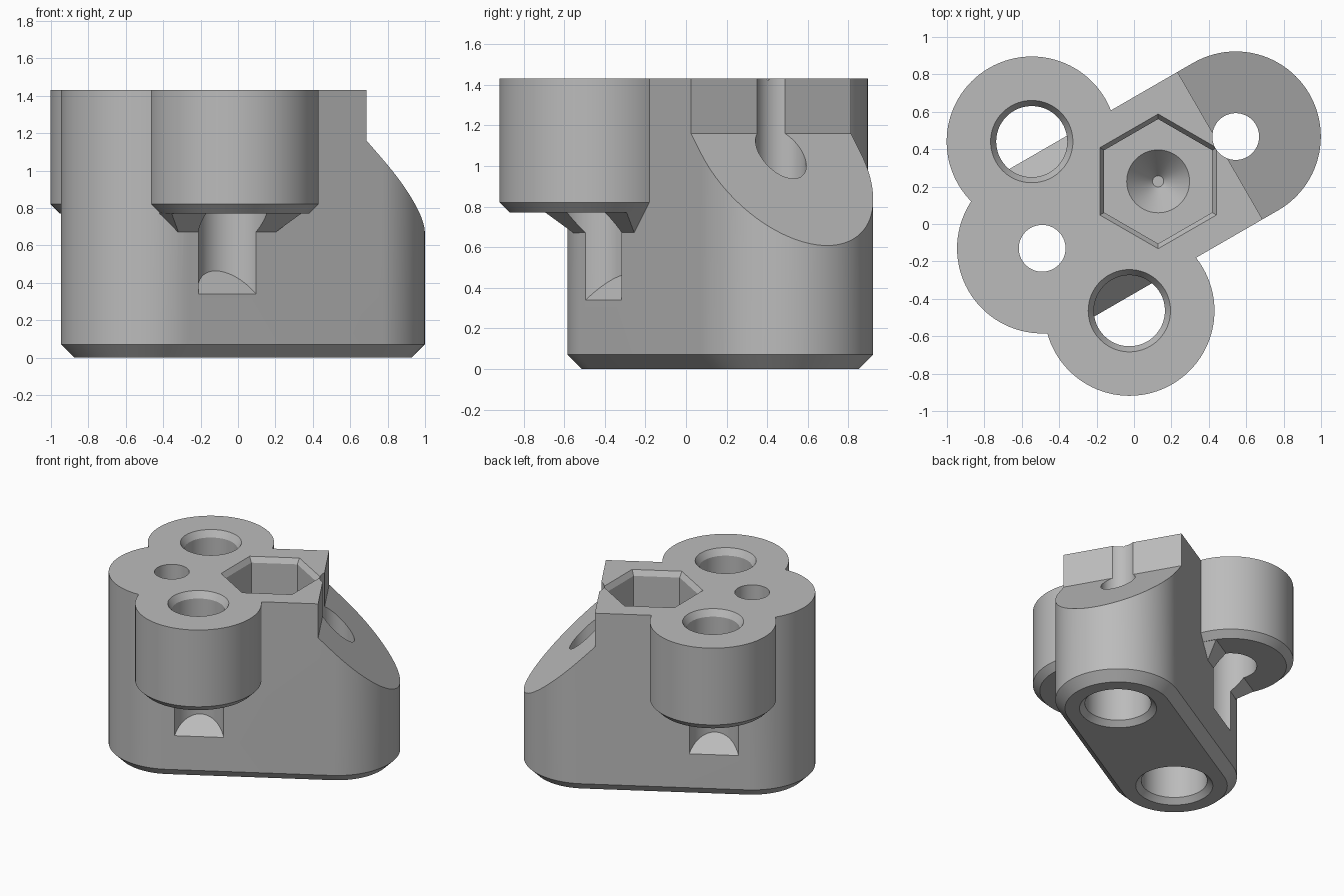
import bpy, bmesh, math
from mathutils import Matrix

cube = bpy.data.objects.get("Cube")
if cube:
    bpy.data.objects.remove(cube, do_unlink=True)

TOP = 1.43        # overall height
R = 0.455         # outer radius of every lobe
LENGTH = 1.195    # distance between the two ends of the long block
SIDE_S, SIDE_V = 0.237, 0.522   # side barrel position: along, across
BORE = 0.19       # side barrel bore radius

# Local frame: x runs along the long block, from the centre of its tall end
PLACE = Matrix.Translation((-0.491, -0.13, 0)) @ Matrix.Rotation(math.radians(30), 4, "Z")


def circle(x, y, r, z, n=96):
    """Ring of points; z may be a number or a rule on (x, y)."""
    pts = []
    for i in range(n):
        a = 2 * math.pi * i / n
        px, py = x + r * math.cos(a), y + r * math.sin(a)
        pts.append((px, py, z(px, py) if callable(z) else z))
    return pts


def stadium(r, z, n=48):
    pts = []
    for cx, start in ((LENGTH, -90), (0, 90)):
        for i in range(n + 1):
            a = math.radians(start + 180 * i / n)
            pts.append((cx + r * math.cos(a), r * math.sin(a), z))
    return pts


def loft(name, rings):
    """Closed solid through rings of equal point count."""
    bm = bmesh.new()
    loops = [[bm.verts.new(p) for p in ring] for ring in rings]
    bm.faces.new(loops[0])
    bm.faces.new(loops[-1])
    for a, b in zip(loops, loops[1:]):
        for i in range(len(a)):
            j = (i + 1) % len(a)
            bm.faces.new((a[i], a[j], b[j], b[i]))
    bmesh.ops.recalc_face_normals(bm, faces=bm.faces)
    mesh = bpy.data.meshes.new(name)
    bm.to_mesh(mesh)
    bm.free()
    ob = bpy.data.objects.new(name, mesh)
    bpy.context.collection.objects.link(ob)
    ob.matrix_world = PLACE
    return ob


def turned(name, x, y, steps, n=96):
    """Turned solid from (radius, height) steps."""
    return loft(name, [circle(x, y, r, z, n) for r, z in steps])


def combine(target, tool, operation):
    tool.hide_render = True
    bpy.context.view_layer.update()
    mod = target.modifiers.new(tool.name, "BOOLEAN")
    mod.object, mod.operation, mod.solver = tool, operation, "EXACT"
    bpy.ops.object.select_all(action="DESELECT")
    bpy.context.view_layer.objects.active = target
    target.select_set(True)
    bpy.ops.object.modifier_apply(modifier=mod.name)
    bpy.data.objects.remove(tool, do_unlink=True)


# Long block with a chamfered foot
body = loft("mount_body", [stadium(R - 0.07, 0), stadium(R, 0.07), stadium(R, TOP)])

# Side barrels, each carried by a sloped bracket on the block wall
for side in (-1, 1):
    barrel = turned("side_barrel", SIDE_S, side * SIDE_V,
                    [(R - 0.05, 0.77), (R, 0.82), (R, TOP)])
    combine(body, barrel, "UNION")
    rings = []
    for half, reach, z in ((0.30, 0.454, 0.67), (0.40, 0.555, 0.77), (0.40, 0.555, 0.80)):
        rings.append([(SIDE_S - half, side * 0.3, z), (SIDE_S + half, side * 0.3, z),
                      (SIDE_S + half, side * reach, z), (SIDE_S - half, side * reach, z)])
    combine(body, loft("bracket", rings), "UNION")

# Sloped cut over the low end
profile = ((1.098, 1.6), (1.098, 1.16), (2.0, 0.258), (2.0, 1.6))
slope = loft("slope_cut", [[(x, y, z) for x, z in profile] for y in (-0.7, 0.7)])
combine(body, slope, "DIFFERENCE")

# Barrel bores ending in a sloped outlet in the block wall
for side in (-1, 1):
    def outlet(x, y):
        return 0.34 + R - abs(y)
    y = side * SIDE_V
    bore = loft("barrel_bore", [
        circle(SIDE_S, y, BORE, outlet), circle(SIDE_S, y, BORE, TOP - 0.05),
        circle(SIDE_S, y, BORE + 0.03, TOP), circle(SIDE_S, y, BORE + 0.03, TOP + 0.1)])
    combine(body, bore, "DIFFERENCE")

# Screw holes with wide, chamfered counterbores from below
for x in (0, LENGTH):
    hole = turned("screw_hole", x, 0, [(0.28, -0.1), (0.28, 0), (0.24, 0.04), (0.24, 0.5),
                                       (0.125, 0.5), (0.125, TOP + 0.1)])
    combine(body, hole, "DIFFERENCE")

# Hexagonal pocket with a chamfered rim and a conical seat
HEX = 0.716
pocket = turned("hex_pocket", HEX, 0,
                [(0.333, TOP - 0.4), (0.333, TOP - 0.04), (0.36, TOP), (0.36, TOP + 0.1)], 6)
combine(body, pocket, "DIFFERENCE")
seat = turned("cone_seat", HEX, 0,
              [(0.03, TOP - 0.56), (0.168, TOP - 0.4), (0.168, TOP - 0.35)])
combine(body, seat, "DIFFERENCE")

# Plain grey finish
grey = bpy.data.materials.new("plain_grey")
grey.use_nodes = True
colour = (0.5, 0.5, 0.5, 1)
grey.diffuse_color = colour
grey.node_tree.nodes["Principled BSDF"].inputs["Base Color"].default_value = colour
body.data.materials.clear()
body.data.materials.append(grey)
for face in body.data.polygons:
    face.material_index = 0

bpy.ops.object.select_all(action="DESELECT")
body.select_set(True)
bpy.context.view_layer.objects.active = body
bpy.ops.object.shade_smooth_by_angle(angle=math.radians(20))
